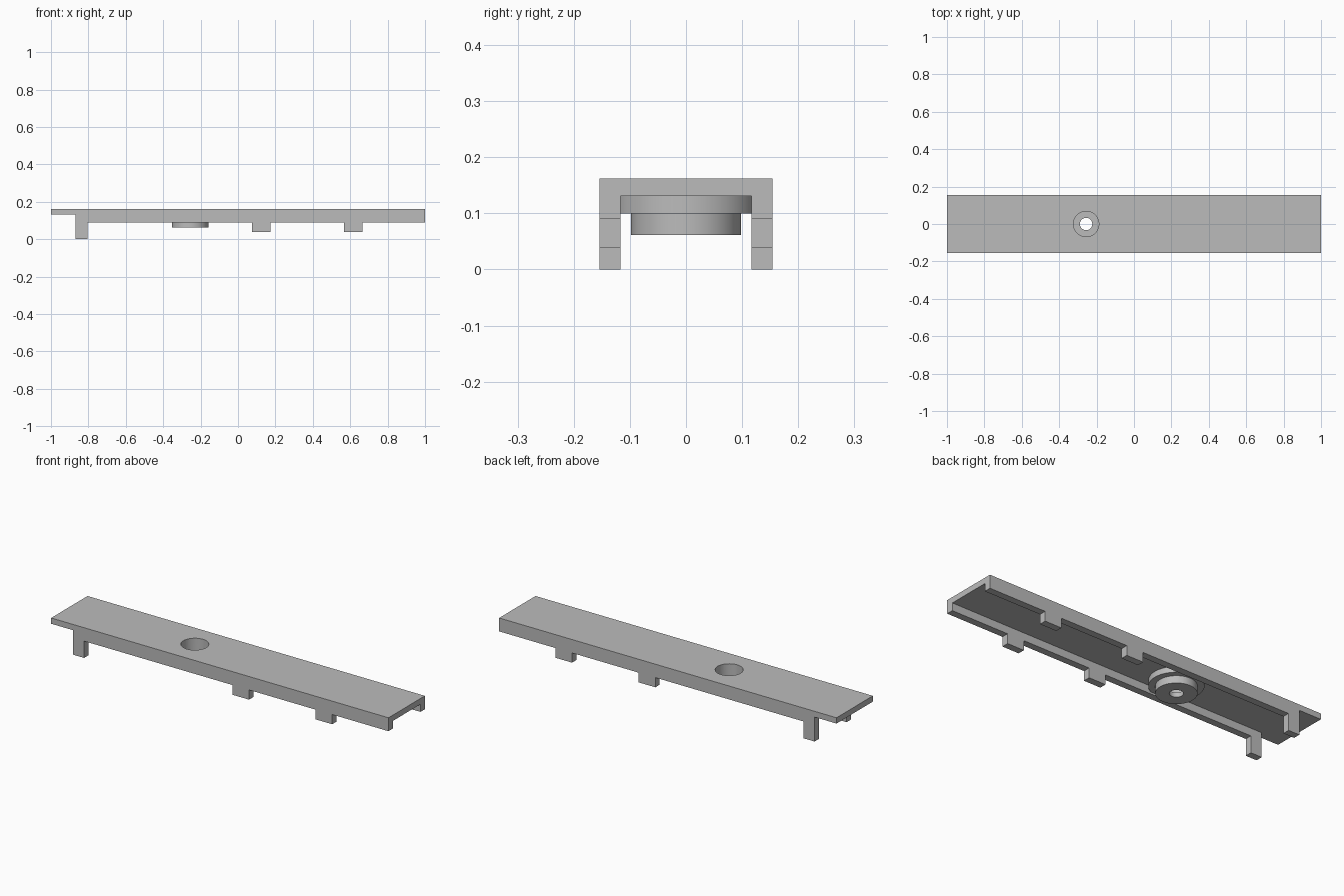
import bpy, bmesh, math

if "Cube" in bpy.data.objects:
    bpy.data.objects.remove(bpy.data.objects["Cube"], do_unlink=True)

grey = bpy.data.materials.new("plain_grey")
grey.use_nodes = True
COLOUR = (0.5, 0.5, 0.5, 1)
grey.diffuse_color = COLOUR
grey.node_tree.nodes["Principled BSDF"].inputs["Base Color"].default_value = COLOUR

HALF_W, INNER = 0.154, 0.117
TOP, UNDER, RIM = 0.162, 0.131, 0.09
HOLE_X, BORE = -0.256, 0.068


def finish(name, bm):
    bmesh.ops.recalc_face_normals(bm, faces=bm.faces)
    mesh = bpy.data.meshes.new(name)
    bm.to_mesh(mesh)
    bm.free()
    mesh.materials.append(grey)
    obj = bpy.data.objects.new(name, mesh)
    bpy.context.collection.objects.link(obj)
    return obj


def extrude_profile(name, profile, y0, y1):
    """Extrude an x/z outline along y."""
    bm = bmesh.new()
    face = bm.faces.new([bm.verts.new((x, y0, z)) for x, z in profile])
    ext = bmesh.ops.extrude_face_region(bm, geom=[face])["geom"]
    bmesh.ops.translate(bm, vec=(0, y1 - y0, 0),
                        verts=[v for v in ext if isinstance(v, bmesh.types.BMVert)])
    return finish(name, bm)


def lathe(name, profile, steps=64):
    """Spin a closed radius/height outline around the screw hole axis."""
    bm = bmesh.new()
    verts = [bm.verts.new((HOLE_X + r, 0, z)) for r, z in profile]
    edges = [bm.edges.new((v, verts[i - 1])) for i, v in enumerate(verts)]
    bmesh.ops.spin(bm, geom=verts + edges, cent=(HOLE_X, 0, 0), axis=(0, 0, 1),
                   angle=math.tau, steps=steps, use_duplicate=False)
    bmesh.ops.remove_doubles(bm, verts=bm.verts, dist=1e-5)
    return finish(name, bm)


def smooth(obj):
    bpy.ops.object.select_all(action="DESELECT")
    obj.select_set(True)
    bpy.context.view_layer.objects.active = obj
    bpy.ops.object.shade_smooth_by_angle(angle=math.radians(30))


# Side rails with a long end leg and two short tabs each
outline = [(-1, TOP), (-1, UNDER), (-0.87, UNDER), (-0.87, 0), (-0.805, 0), (-0.805, RIM)]
for x0, x1 in ((0.074, 0.173), (0.568, 0.666)):
    outline += [(x0, RIM), (x0, 0.038), (x1, 0.038), (x1, RIM)]
outline += [(1, RIM), (1, TOP)]
extrude_profile("front_rail", outline, -HALF_W, -INNER)
extrude_profile("back_rail", outline, INNER, HALF_W)

# Top plate between the rails, with the round hole cut through
plate = extrude_profile("top_plate", [(-1, TOP), (-1, UNDER), (1, UNDER), (1, TOP)],
                        -INNER, INNER)
bm = bmesh.new()
bmesh.ops.create_cone(bm, cap_ends=True, segments=64, radius1=BORE, radius2=BORE, depth=0.2)
bmesh.ops.translate(bm, verts=bm.verts, vec=(HOLE_X, 0, UNDER))
cutter = finish("hole_cutter", bm)
cutter.hide_render = True
cutter.hide_viewport = True
cut = plate.modifiers.new("hole", "BOOLEAN")
cut.operation = "DIFFERENCE"
cut.solver = "EXACT"
cut.object = cutter

# Stepped screw boss with counterbore and through hole
boss = lathe("screw_boss", [
    (BORE, UNDER), (0.13, UNDER), (0.13, 0.1), (0.098, 0.1), (0.098, 0.061),
    (0.033, 0.061), (0.033, 0.085), (BORE, 0.085)])
smooth(boss)
